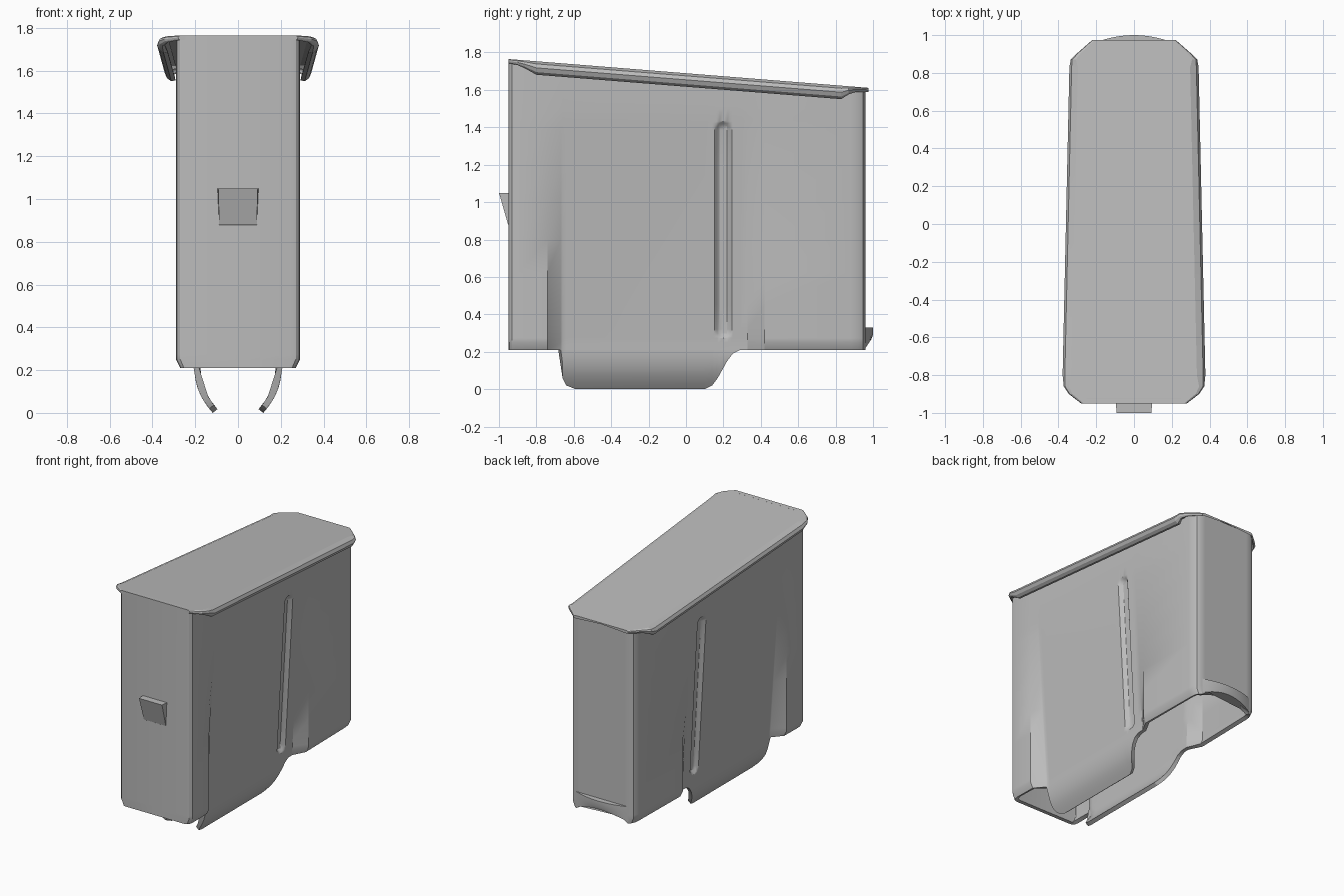
import bpy, bmesh, math

if "Cube" in bpy.data.objects:
    bpy.data.objects.remove(bpy.data.objects["Cube"])

steel = bpy.data.materials.new("grey steel")
steel.use_nodes = True
COLOUR = (0.5, 0.5, 0.5, 1)
steel.diffuse_color = COLOUR
steel.node_tree.nodes["Principled BSDF"].inputs["Base Color"].default_value = COLOUR


def make_object(bm, name):
    """Turn a bmesh into a named, selected steel object."""
    bmesh.ops.remove_doubles(bm, verts=bm.verts, dist=0.0003)
    bmesh.ops.dissolve_degenerate(bm, edges=bm.edges, dist=0.0003)
    mesh = bpy.data.meshes.new(name)
    bm.to_mesh(mesh)
    bm.free()
    obj = bpy.data.objects.new(name, mesh)
    bpy.context.collection.objects.link(obj)
    mesh.materials.append(steel)
    bpy.ops.object.select_all(action='DESELECT')
    obj.select_set(True)
    bpy.context.view_layer.objects.active = obj
    return obj


def smooth(angle):
    bpy.ops.object.shade_smooth_by_angle(angle=math.radians(angle))


def clamp(v):
    return max(0.0, min(1.0, v))


def interp(points, v):
    """Piecewise linear profile."""
    for (a, fa), (b, fb) in zip(points, points[1:]):
        if v <= b:
            return fa + (fb - fa) * clamp((v - a) / (b - a))
    return points[-1][1]


def top_z(y):
    return 1.765 - 0.08 * (y + 0.95)


def both_sides(half):
    """Close a half outline that starts and ends on the centre line."""
    return half + [(-p[0], *p[1:]) for p in reversed(half[1:-1])]


# Rules that shape the side walls
LIP = [(-0.67, 0.21), (-0.66, 0.06), (-0.64, 0.02), (-0.59, 0), (0.1, 0),
       (0.14, 0.02), (0.17, 0.06), (0.22, 0.15), (0.25, 0.19), (0.29, 0.21)]


def groove(y, z):
    dist = math.hypot(y - 0.2, z - min(max(z, 0.32), 1.385))
    return 0.024 * clamp((0.047 - dist) / 0.022)


def wall_x(x, y, z):
    """Taper to the back, recess between the corner posts, curl at the lips."""
    width = abs(x) * (1 - 0.1 * clamp((y + 0.9) / 1.8))
    foot = clamp((0.25 - z) / 0.04)
    if abs(x) < 0.289:
        width -= 0.02 * foot * clamp((abs(x) - 0.2) / 0.08)
    else:
        ramp = interp([(-0.74, 0), (-0.665, 1), (0.33, 1), (0.42, 0)], y)
        width += (0.203 - width) * ramp * clamp((1.5 - z) / 1.25)
        width -= 0.02 * (1 - ramp) * foot + 0.085 * clamp((0.21 - z) / 0.21) ** 2.2
    return math.copysign(width, x)


# Body shell with recessed walls and curved feed lips
side_ys = sorted({-0.9, -0.74, 0.153, 0.165, 0.178, 0.2, 0.235, 0.247, 0.33,
                  0.42, 0.88} | {p[0] for p in LIP})
half = [(0, -0.95), (0.245, -0.95), (0.27, -0.945), (0.285, -0.93)]
half += [(0.29, y) for y in side_ys]
half += [(0.286, 0.92), (0.27, 0.947)]
half += [(0.24 * k / 6, 0.96) for k in range(6, -1, -1)]
ring = both_sides(half)
levels = [0.21, 0.25, 0.273, 0.283, 0.298, 0.32, 0.45, 0.62, 0.8, 1.0, 1.2,
          1.385, 1.405, 1.42, 1.432, 1.5]

bm = bmesh.new()
rows = []
for s in (1, 0.85, 0.65, 0.45, 0.2):      # lip rows, from the tip upwards
    row = []
    for x, y in ring:
        z = 0.21 - (0.21 - interp(LIP, y)) * s
        row.append(bm.verts.new((wall_x(x, y, z), y, z)))
    rows.append(row)
lip_rows = len(rows)
for z in levels:
    row = []
    for x, y in ring:
        h = z
        if y > 0.95 and z < 0.26:         # arched notch in the back edge
            h += 0.055 * (1 - (x / 0.24) ** 2) * (0.26 - z) / 0.05
        row.append(bm.verts.new((wall_x(x, y, z), y, h)))
    rows.append(row)
rows.append([bm.verts.new((wall_x(x, y, 1.6), y, top_z(y) - 0.002)) for x, y in ring])
count = len(ring)
for r in range(len(rows) - 1):
    for i in range(count):
        j = (i + 1) % count
        on_lip = all(abs(ring[k][0]) > 0.289 and -0.68 < ring[k][1] < 0.3 for k in (i, j))
        if r >= lip_rows or on_lip:
            bm.faces.new((rows[r][i], rows[r][j], rows[r + 1][j], rows[r + 1][i]))
# drop the unused lip points under the posts
bmesh.ops.delete(bm, geom=[v for v in bm.verts if not v.link_faces], context='VERTS')
body = make_object(bm, "box_body")
outer_count = len(body.data.vertices)
wall = body.modifiers.new("wall", 'SOLIDIFY')
wall.thickness = 0.028
wall.offset = -1
bpy.ops.object.modifier_apply(modifier=wall.name)
# press the guide grooves into the outer skin only
for v in body.data.vertices[:outer_count]:
    if abs(v.co.x) > 0.1:
        v.co.x -= math.copysign(groove(v.co.y, v.co.z), v.co.x)
smooth(30)

# Sloping floor plate with rolled side rails
plate = both_sides([(0, -0.95, 0.12), (0.28, -0.95, 0.3), (0.345, -0.9, 0.4),
                    (0.372, -0.86, 0.6), (0.378, -0.8, 1), (0.342, 0.83, 1),
                    (0.335, 0.87, 0.6), (0.3, 0.905, 0.4), (0.22, 0.975, 0.3),
                    (0, 0.975, 0.12)])
section = [(0.045, 0), (0.012, -0.014), (0, -0.035), (0.01, -0.058),
           (0.03, -0.072), (0.05, -0.068), (0.048, -0.057), (0.033, -0.06),
           (0.02, -0.05), (0.012, -0.035), (0.022, -0.022), (0.055, -0.013)]
bm = bmesh.new()
loops = []
for inset, drop in section:
    loop = []
    for x, y, f in plate:
        nx = math.copysign(max(0, abs(x) - inset * f), x)
        loop.append(bm.verts.new((nx, y, top_z(y) + drop * f)))
    loops.append(loop)
bm.faces.new(loops[0])
bm.faces.new(reversed(loops[-1]))
for upper, lower in zip(loops, loops[1:]):
    for i in range(len(plate)):
        j = (i + 1) % len(plate)
        bm.faces.new((lower[i], lower[j], upper[j], upper[i]))
make_object(bm, "floor_plate")
smooth(15)


def prism(name, rings):
    """Stack of equal outlines with capped ends."""
    bm = bmesh.new()
    vs = [[bm.verts.new(p) for p in r] for r in rings]
    for a, b in zip(vs, vs[1:]):
        for i in range(len(a)):
            j = (i + 1) % len(a)
            bm.faces.new((a[i], a[j], b[j], b[i]))
    bm.faces.new(vs[0])
    bm.faces.new(vs[-1])
    bmesh.ops.recalc_face_normals(bm, faces=bm.faces)
    make_object(bm, name)
    smooth(30)


# Wedge catch on the front
prism("front_catch", [
    [(s * 0.088, -0.945, 0.875), (s * 0.096, -0.945, 1.05), (s * 0.092, -1.0, 1.05),
     (s * 0.088, -0.951, 0.88)] for s in (-1, 1)])


# Curved stop ledge low on the back, following the notch underneath
def ledge(z, bulge, arch):
    arc = [(0.205 * k / 6, 1 - (k / 6) ** 2) for k in range(-6, 7)]
    outer = [(x, 0.961 + bulge * c, z + arch * c) for x, c in arc]
    inner = [(x, 0.935, z + arch * c) for x, c in reversed(arc)]
    return outer + inner


prism("back_ledge", [ledge(0.222, 0.03, 0.045), ledge(0.29, 0.039, 0),
                     ledge(0.33, 0.039, 0)])
